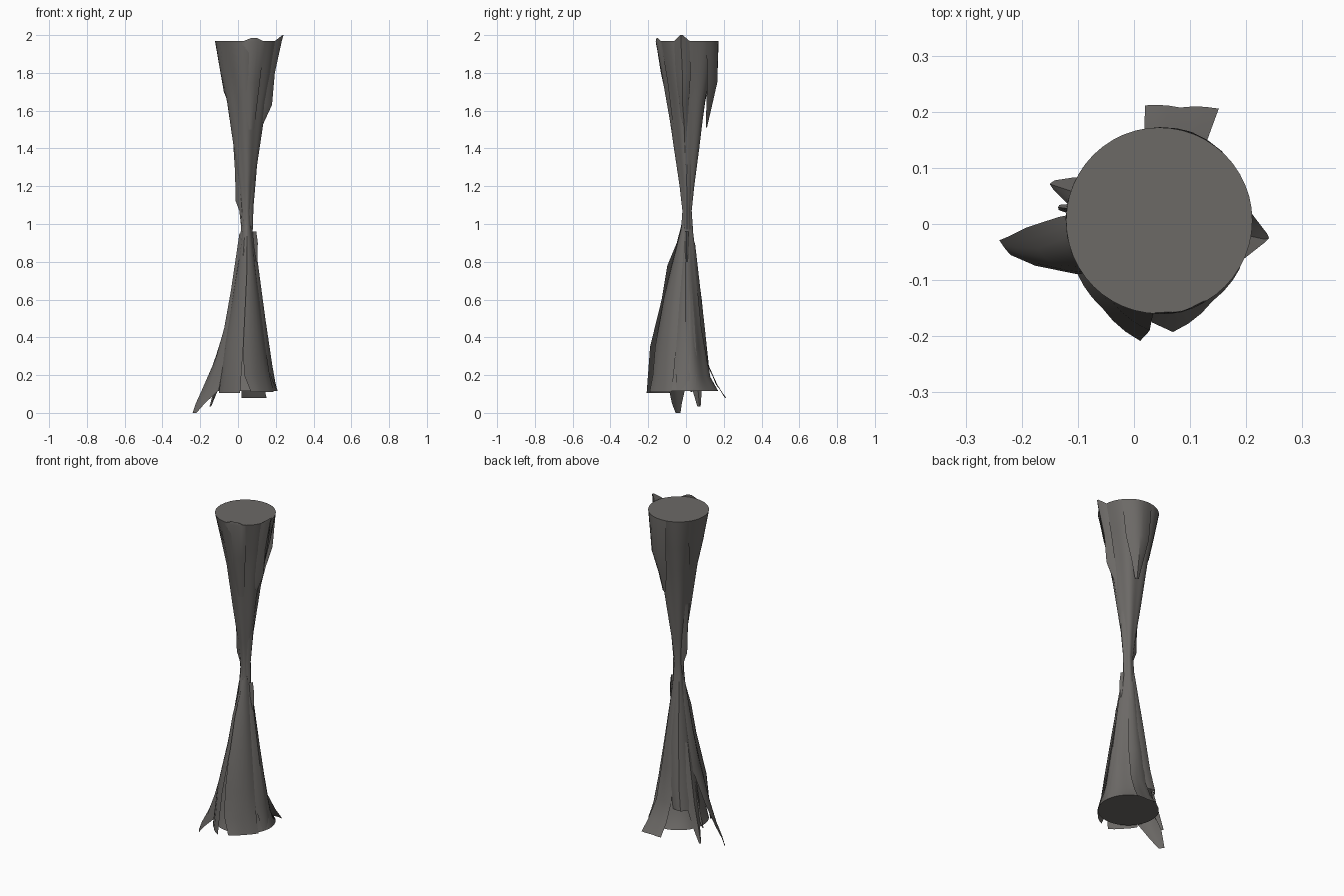
import bpy, bmesh, math

AX, AY = 0.045, 0.006          # column axis

rock = bpy.data.materials.new("dark warm grey rock")
rock.diffuse_color = (0.15, 0.142, 0.134, 1)


def polar(ang, r, z):
    a = math.radians(ang)
    return (AX + r * math.cos(a), AY + r * math.sin(a), z)


def finish(name, bm):
    me = bpy.data.meshes.new(name)
    bm.to_mesh(me)
    bm.free()
    me.materials.append(rock)
    ob = bpy.data.objects.new(name, me)
    bpy.context.collection.objects.link(ob)
    bpy.context.view_layer.objects.active = ob
    ob.select_set(True)
    bpy.ops.object.shade_smooth_by_angle(angle=math.radians(30))
    ob.select_set(False)


def grid_faces(bm, rows, closed=False):
    n = len(rows[0])
    for a, b in zip(rows, rows[1:]):
        for i in range(n if closed else n - 1):
            j = (i + 1) % n
            bm.faces.new((a[i], a[j], b[j], b[i]))


def sheet(name, rows, n=6):
    """Torn rock flap; each row is (z, angle0, angle1, r0, r_mid, r1)."""
    bm = bmesh.new()
    grid = []
    for z, a0, a1, r0, rm, r1 in rows:
        line = []
        for i in range(n + 1):
            t = i / n
            r = r0 + (rm - r0) * 2 * t if t < .5 else rm + (r1 - rm) * (2 * t - 1)
            line.append(bm.verts.new(polar(a0 + (a1 - a0) * t, r, z)))
        grid.append(line)
    # rows run downward, so flip winding for outward normals
    grid_faces(bm, grid[::-1])
    finish(name, bm)


# Core: hourglass column with flat round ends, pinched in at the lower back
profile = [(0.115, .165), (.19, .14), (.35, .113), (.55, .085), (.8, .05),
           (.95, .032), (1.07, .024), (1.2, .038), (1.4, .066), (1.65, .1),
           (1.8, .132), (1.97, .166)]
bm = bmesh.new()
N = 48
rings = []
for k, (z, r) in enumerate(profile):
    ring = []
    for i in range(N):
        a = math.radians(360 * i / N)
        f = 1
        if 0 < k < len(profile) - 1:
            f += 0.06 * math.sin(a * 5 + z * 2)
            if z < .7:
                f -= 0.18 * max(0, math.sin(a)) ** 1.5
        ring.append(bm.verts.new(polar(360 * i / N, r * f, z)))
    rings.append(ring)
grid_faces(bm, rings, True)
bm.faces.new(rings[0][::-1])
bm.faces.new(rings[-1])
finish("column_core", bm)

# Lower flaps and spikes
sheet("left_spike", [
    (.95, 160, 220, .025, .038, .025), (.65, 165, 225, .075, .085, .075),
    (.45, 168, 222, .105, .122, .115), (.25, 178, 217, .18, .175, .155),
    (.12, 183, 213, .237, .215, .175), (.05, 186, 200, .27, .256, .235),
    (.0, 187, 193, .287, .28, .272)])
sheet("back_left_spike", [
    (.6, 135, 185, .075, .085, .075), (.25, 143, 180, .13, .145, .14),
    (.12, 153, 170, .17, .182, .165), (.035, 159, 164, .2, .206, .195)])
sheet("small_left_spike", [
    (.4, 164, 184, .1, .113, .1), (.2, 167, 178, .14, .16, .14),
    (.11, 171, 174, .18, .182, .18)])
sheet("back_left_flap", [
    (.95, 90, 165, .03, .036, .03), (.6, 92, 158, .075, .088, .08),
    (.35, 98, 154, .1, .122, .118), (.22, 110, 148, .115, .148, .142)])
sheet("back_flap", [
    (.9, 50, 115, .037, .042, .037), (.45, 50, 110, .095, .095, .09),
    (.25, 56, 104, .13, .115, .115), (.15, 60, 100, .18, .16, .155),
    (.08, 62, 97, .226, .205, .207)])
sheet("front_left_skirt", [
    (1.02, 205, 275, .02, .03, .024), (.9, 205, 273, .033, .042, .055),
    (.78, 205, 272, .048, .072, .105), (.6, 208, 268, .085, .105, .135),
    (.35, 211, 265, .135, .165, .197), (.105, 213, 261, .174, .186, .217)])
sheet("front_right_skirt", [
    (1.0, 255, 335, .022, .028, .026), (.78, 255, 332, .085, .07, .052),
    (.6, 262, 330, .125, .1, .08), (.35, 264, 330, .17, .14, .115),
    (.2, 266, 330, .182, .158, .142), (.11, 277, 330, .2, .172, .167)])
sheet("right_flap", [
    (.8, -30, 15, .045, .06, .05), (.5, -35, 25, .09, .1, .09),
    (.25, -30, 25, .125, .137, .125), (.12, -20, 15, .165, .16, .165)])
sheet("right_splinter", [
    (.96, -20, 15, .035, .052, .04), (.9, -18, 12, .04, .06, .045),
    (.8, -12, 6, .045, .057, .048)])

# Waist ridges
sheet("waist_left_ridge", [
    (1.42, 145, 215, .062, .07, .062), (1.28, 140, 220, .042, .061, .042),
    (1.12, 145, 215, .026, .057, .026), (1.07, 155, 205, .023, .038, .023),
    (.98, 160, 200, .025, .028, .025)])
sheet("waist_right_ridge", [
    (1.42, -35, 35, .06, .064, .06), (1.25, -45, 40, .04, .051, .04),
    (1.08, -50, 45, .022, .036, .022), (.97, -45, 45, .026, .035, .028)])

# Upper flaps and rim peaks
sheet("right_rim_peak", [
    (2.0, 349, 353, .194, .198, .194), (1.97, 336, 364, .166, .19, .166),
    (1.8, 333, 368, .138, .152, .138), (1.63, 335, 365, .1, .137, .1),
    (1.53, 338, 362, .083, .09, .083), (1.3, 340, 360, .05, .055, .05)])
sheet("front_rim_peak", [
    (1.985, 279, 289, .165, .166, .165), (1.965, 262, 305, .166, .168, .166),
    (1.75, 260, 305, .123, .13, .123), (1.5, 270, 300, .08, .086, .08)])
sheet("top_back_flap", [
    (1.97, 38, 100, .166, .168, .166), (1.75, 45, 98, .15, .168, .15),
    (1.62, 58, 92, .12, .135, .12), (1.51, 70, 82, .105, .108, .105)])
sheet("top_left_flap", [
    (1.97, 145, 212, .166, .167, .166), (1.83, 148, 208, .14, .143, .14),
    (1.7, 155, 202, .115, .12, .115), (1.63, 165, 195, .09, .092, .09)])
